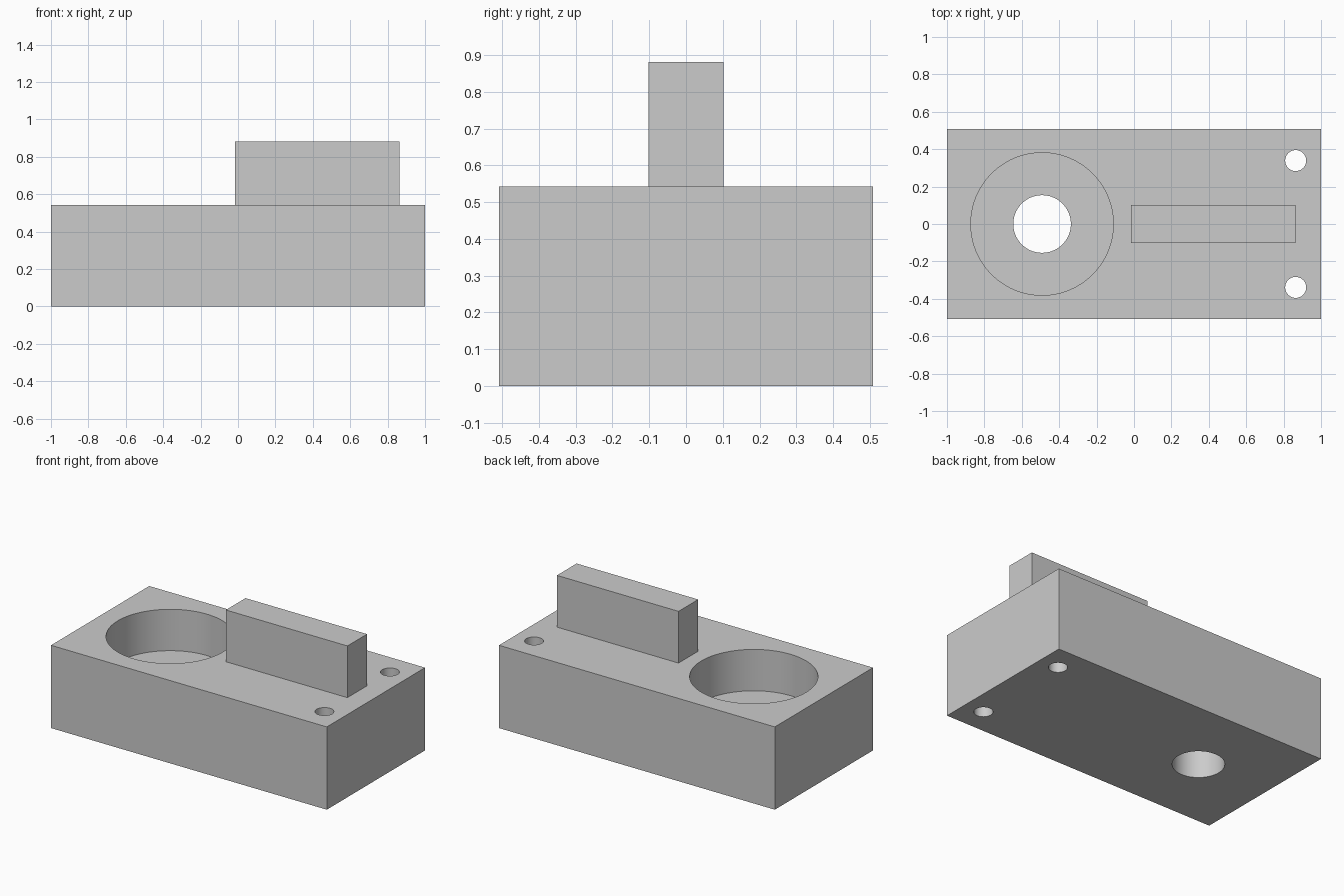
import bpy
import math

cube = bpy.data.objects.get("Cube")
if cube:
    bpy.data.objects.remove(cube, do_unlink=True)

UNIT = 2 / 59          # the block is 59 units long
HEIGHT = 16 * UNIT

grey = bpy.data.materials.new("plain grey")
grey.use_nodes = True
grey.diffuse_color = (0.6, 0.6, 0.6, 1)
grey.node_tree.nodes["Principled BSDF"].inputs["Base Color"].default_value = (0.6, 0.6, 0.6, 1)


def box(name, x0, x1, width, z0, z1):
    bpy.ops.mesh.primitive_cube_add(size=1, location=((x0 + x1) / 2, 0, (z0 + z1) / 2))
    ob = bpy.context.object
    ob.name = name
    ob.scale = (x1 - x0, width, z1 - z0)
    bpy.ops.object.transform_apply(location=False, rotation=False, scale=True)
    ob.data.materials.append(grey)
    return ob


def drill(target, name, x, y, radius, z0):
    """Cut a round hole from height z0 up through the top of the target."""
    z1 = HEIGHT + 0.2
    bpy.ops.mesh.primitive_cylinder_add(vertices=96, radius=radius, depth=z1 - z0,
                                        location=(x, y, (z0 + z1) / 2))
    cutter = bpy.context.object
    cutter.name = name
    cutter.hide_render = True
    cutter.data.materials.append(grey)
    mod = target.modifiers.new(name, "BOOLEAN")
    mod.operation = "DIFFERENCE"
    mod.solver = "EXACT"
    mod.object = cutter
    bpy.context.view_layer.objects.active = target
    bpy.ops.object.modifier_apply(modifier=mod.name)
    bpy.data.objects.remove(cutter, do_unlink=True)


# Base block and upright fin
block = box("base_block", -1, 1, 30 * UNIT, 0, HEIGHT)
fin = box("upright_fin", -0.5 * UNIT, 25.5 * UNIT, 6 * UNIT, HEIGHT, 26 * UNIT)

# Wide round pocket to half depth, with a through hole in its floor
drill(block, "round_pocket", -14.5 * UNIT, 0, 0.381, HEIGHT / 2)
drill(block, "pocket_hole", -14.5 * UNIT, 0, 0.154, -0.2)

# Pair of small through holes
for side in (-1, 1):
    drill(block, "mounting_hole", 25.5 * UNIT, side * 10 * UNIT, 0.056, -0.2)

# Smooth hole walls, sharp rims
bpy.ops.object.select_all(action="DESELECT")
block.select_set(True)
bpy.context.view_layer.objects.active = block
bpy.ops.object.shade_smooth_by_angle(angle=math.radians(30))
